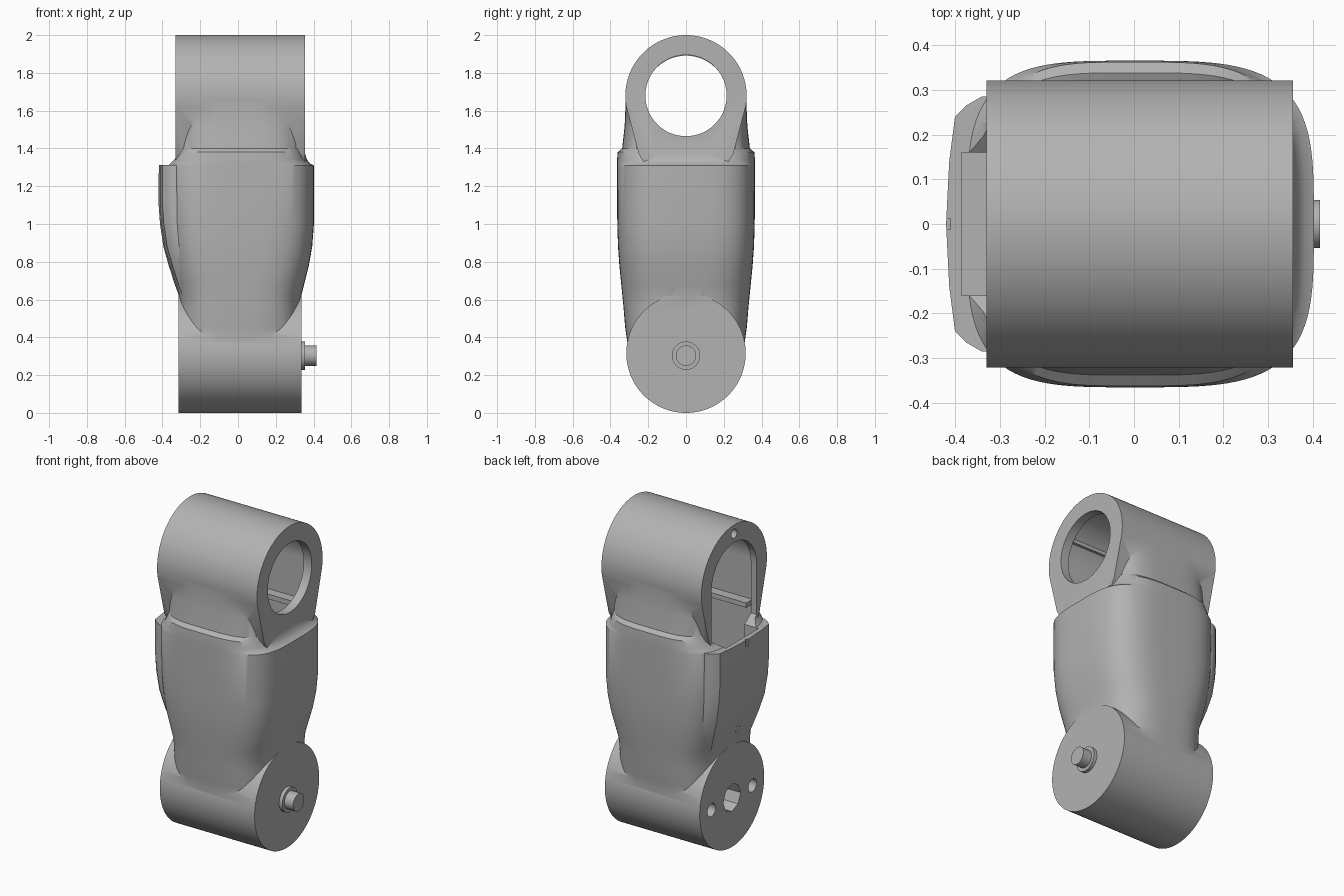
import bpy, bmesh, math
from math import sin, cos, pi, radians

cube = bpy.data.objects.get("Cube")
if cube:
    bpy.data.objects.remove(cube, do_unlink=True)

grey = bpy.data.materials.new("plain_grey")
grey.use_nodes = True
colour = (0.45, 0.45, 0.45, 1)
grey.diffuse_color = colour
grey.node_tree.nodes["Principled BSDF"].inputs["Base Color"].default_value = colour


def loft(name, rings):
    """Skin a stack of equal-length rings and cap both ends."""
    bm = bmesh.new()
    rows = [[bm.verts.new(p) for p in ring] for ring in rings]
    n = len(rows[0])
    for a, b in zip(rows, rows[1:]):
        for i in range(n):
            j = (i + 1) % n
            bm.faces.new((a[i], a[j], b[j], b[i]))
    bm.faces.new(rows[0])
    bm.faces.new(rows[-1])
    bmesh.ops.recalc_face_normals(bm, faces=bm.faces)
    me = bpy.data.meshes.new(name)
    bm.to_mesh(me)
    bm.free()
    me.materials.append(grey)
    ob = bpy.data.objects.new(name, me)
    bpy.context.collection.objects.link(ob)
    return ob


def prism(name, outline, x0, x1):
    return loft(name, [[(x, y, z) for y, z in outline] for x in (x0, x1)])


def arc(r, z, start=0, end=360, steps=96, y=0):
    span = steps if end - start == 360 else steps - 1
    angles = [radians(start + (end - start) * i / span) for i in range(steps)]
    return [(y + r * cos(t), z + r * sin(t)) for t in angles]


def disc(name, r, z, x0, x1, y=0, steps=64):
    return prism(name, arc(r, z, steps=steps, y=y), x0, x1)


def block(name, x0, x1, y0, y1, z0, z1):
    return prism(name, [(y0, z0), (y1, z0), (y1, z1), (y0, z1)], x0, x1)


def combine(target, others, mode):
    for ob in others:
        ob.hide_render = True
        mod = target.modifiers.new(mode, "BOOLEAN")
        mod.operation, mod.object, mod.solver = mode, ob, "EXACT"
    graph = bpy.context.evaluated_depsgraph_get()
    me = bpy.data.meshes.new_from_object(target.evaluated_get(graph))
    target.modifiers.clear()
    target.data = me
    for ob in others:
        bpy.data.objects.remove(ob, do_unlink=True)


def section(z, left, right, half, n, steps=96):
    ring = []
    for i in range(steps):
        t = 2 * pi * (i + 0.5) / steps
        c, s = cos(t), sin(t)
        a = right if c > 0 else left
        ring.append((a * math.copysign(abs(c) ** (2 / n), c),
                     half * math.copysign(abs(s) ** (2 / n), s), z))
    return ring


# Main housing: height, left and right reach, half depth, squareness
rows = [(.30, .31, .33, .30, 3.2), (.45, .31, .33, .322, 3.2),
        (.56, .31, .33, .331, 3.2), (.62, .312, .335, .337, 3.2),
        (.68, .325, .35, .343, 3.3), (.78, .345, .375, .353, 3.5),
        (.88, .36, .393, .36, 3.6), (1.0, .37, .402, .364, 3.7),
        (1.31, .375, .402, .365, 3.7), (1.32, .365, .382, .365, 3.7),
        (1.34, .347, .365, .365, 3.7), (1.38, .328, .353, .362, 3.7),
        (1.40, .325, .35, .338, 3.8), (1.52, .325, .35, .325, 3.8),
        (1.68, .325, .35, .318, 3.8)]
body = loft("arm_housing", [section(*r) for r in rows])

# Raised side panel that wraps the left-hand opening
half_panel = [(.10, .285), (-.01, .285), (-.045, .265), (-.07, .24), (-.083, .14), (-.09, 0)]
outline = half_panel + [(x, -y) for x, y in half_panel[-2::-1]]
panel_rows = [(.60, .305, .8), (.68, .335, .85), (.78, .367, .93), (.88, .395, .98),
              (1.0, .413, 1), (1.1, .42, 1), (1.312, .42, 1)]
panel = loft("side_panel", [[(x + .09 - reach, y * w, z) for x, y in outline]
                            for z, reach, w in panel_rows])

# Upper eye with tapering cheeks, and lower knuckle drum
cheeks = arc(.321, 1.679, -10, 190) + [(-.25, 1.37), (-.225, 1.33), (.225, 1.33), (.25, 1.37)]
upper = prism("upper_eye", cheeks, -.33, .355)
lower = disc("lower_drum", .316, .316, -.315, .335, steps=128)
combine(body, [panel, upper, lower], "UNION")

# Hollow interior, openings, screw holes and small slots
mouth = arc(.221, 1.67, 0, 180, 40) + [(-.221, 1.36), (-.16, 1.312), (.16, 1.312), (.221, 1.36)]
chamber = arc(.25, 1.68, 0, 180, 40) + [(-.25, .95), (.25, .95)]
cutters = [prism("mouth_cut", mouth, -.6, 0),
           prism("chamber_cut", chamber, -.29, .3),
           block("pocket_cut", -.385, 0, -.16, .16, .97, 1.4),
           disc("eye_cut", .215, 1.68, .1, .6, steps=96),
           disc("top_screw_cut", .028, 1.945, -.5, -.1, steps=32),
           disc("axle_cut", .085, .305, -.5, -.15, steps=8),
           block("lip_notch_cut", -.5, -.41, -.012, .012, 1.27, 1.4),
           block("panel_slot_cut", -.5, -.335, -.012, .012, .72, .76)]
cutters += [disc("side_screw_cut", .04, .305, -.5, -.1, y=s * .2, steps=32) for s in (-1, 1)]
combine(body, cutters, "DIFFERENCE")

# Guide rails along the inner walls
rails = []
for side in (-1, 1):
    for z in (1.4, 1.82):
        y0, y1 = sorted((side * .19, side * .262))
        rails.append(block("guide_rail", -.28, .31, y0, y1, z, z + .03))

# Stepped pivot pin on the right-hand drum face
pin = [disc("pin_collar", .075, .303, .32, .356), disc("pivot_pin", .054, .303, .32, .416)]

for ob in [body] + rails + pin:
    bpy.ops.object.select_all(action="DESELECT")
    ob.select_set(True)
    bpy.context.view_layer.objects.active = ob
    bpy.ops.object.shade_smooth_by_angle(angle=radians(32))
